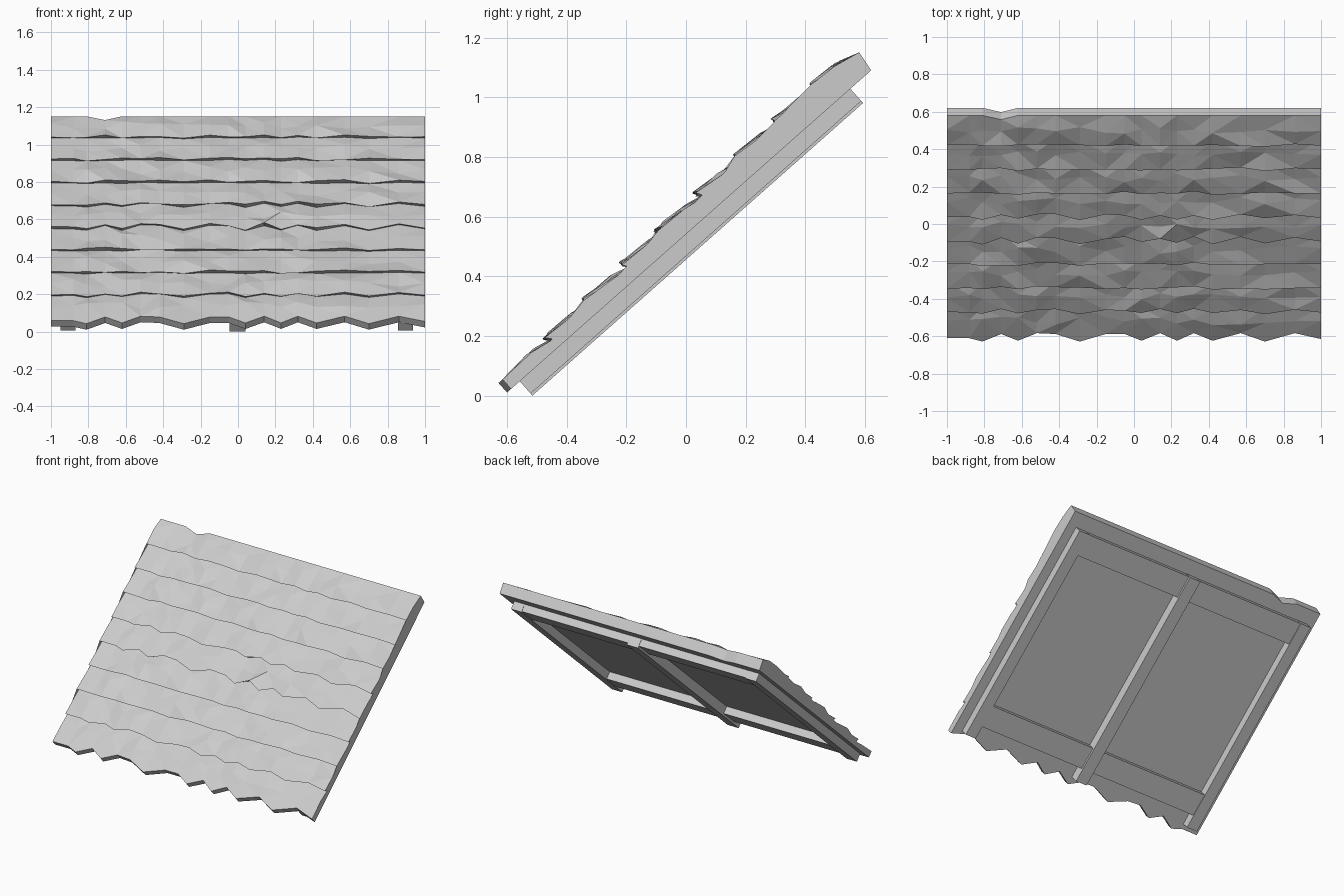
import bpy, bmesh, random
from math import radians, sin, cos

cube = bpy.data.objects.get("Cube")
if cube:
    bpy.data.objects.remove(cube)
random.seed(4)

PITCH = radians(41.5)
LENGTH = 1.63
ROWS = 9

grey = bpy.data.materials.new("plain_grey")
grey.use_nodes = True
colour = (0.6, 0.6, 0.6, 1)
grey.diffuse_color = colour
grey.node_tree.nodes["Principled BSDF"].inputs["Base Color"].default_value = colour


def on_slope(x, u, n):
    """Point from distance up the slope (u) and height off its underside (n)."""
    return (x, -0.6 + u * cos(PITCH) - n * sin(PITCH),
            0.01 + u * sin(PITCH) + n * cos(PITCH))


def finish(name, bm):
    bmesh.ops.recalc_face_normals(bm, faces=bm.faces)
    mesh = bpy.data.meshes.new(name)
    bm.to_mesh(mesh)
    bm.free()
    mesh.materials.append(grey)
    obj = bpy.data.objects.new(name, mesh)
    bpy.context.collection.objects.link(obj)
    return obj


def timber(name, x0, x1, u0, u1, depth):
    bm = bmesh.new()
    bmesh.ops.create_cube(bm, size=1)
    for v in bm.verts:
        v.co = on_slope(x1 if v.co.x > 0 else x0,
                        u1 if v.co.y > 0 else u0,
                        0.002 if v.co.z > 0 else -depth)
    finish(name, bm)


# Ragged eave: column positions and how far each is set back
eave = [(-1, .4), (-.88, .4), (-.81, 0), (-.71, .9), (-.62, .1), (-.52, 1),
        (-.42, .9), (-.29, 0), (-.15, .9), (-.05, .9), (.04, .1), (.14, 1),
        (.23, .1), (.32, 1), (.42, .1), (.57, 1), (.7, 0), (.86, 1), (1, .3)]
raggedness = {0: .06, 1: .03, 4: .045, 5: .03}


def thatch_section(x, setback):
    """Closed stepped cross-section of the covering at one column."""
    edge = abs(x) == 1
    noise = lambda a: random.uniform(-a, a) * (0.4 if edge else 1)
    dip = 0.03 if x == -.71 else 0
    points = [(setback * .06, 0)]
    for i in range(ROWS):
        jag = raggedness.get(i, .008)
        start = .06 + .175 * i - jag / 2 + setback * jag
        height = .05 + .006 * i
        if i == 0:
            points.append((setback * .06, .043))
        else:
            # Sunken end of the course below, then the lip of this one
            points.append((start + .006, height - .026 + noise(.004)))
            points.append((start - .012, height + noise(.011)))
        points.append((.15 + .175 * i + noise(.025), height - .008 + noise(.012)))
    points += [(LENGTH + .01 - dip, .072), (LENGTH - dip, 0)]
    return [on_slope(x, u, n) for u, n in points]


# Thatch: one solid skinned across the columns
bm = bmesh.new()
loops = [[bm.verts.new(p) for p in thatch_section(x, s)] for x, s in eave]
for a, b in zip(loops, loops[1:]):
    for j in range(len(a)):
        k = (j + 1) % len(a)
        bm.faces.new((a[j], a[k], b[k], b[j]))
bm.faces.new(loops[0])
bm.faces.new(loops[-1])
bmesh.ops.triangulate(bm, faces=bm.faces)
finish("thatch_covering", bm)

# Rafters
timber("left_rafter", .855, .935, .057, 1.537, .055)
timber("centre_rafter", -.045, .04, .057, 1.537, .064)
timber("right_rafter", -.95, -.87, .057, 1.537, .055)

# Cross boards
timber("lower_cross_board", -.88, .865, .142, .29, .05)
timber("upper_cross_board", -.88, .865, 1.385, 1.535, .05)
